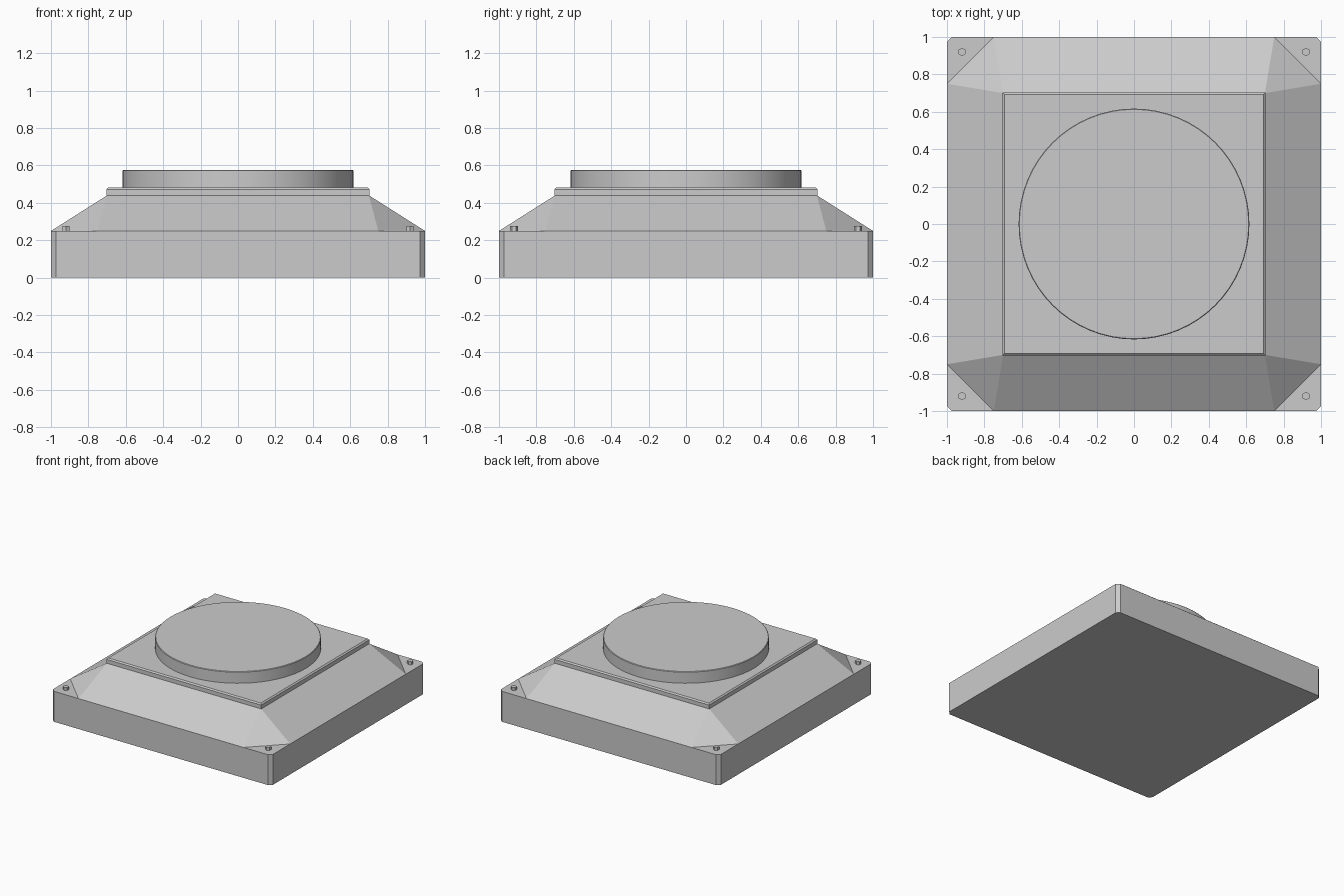
import bpy, bmesh, math

if "Cube" in bpy.data.objects:
    bpy.data.objects.remove(bpy.data.objects["Cube"])


def add_object(name, bm):
    bmesh.ops.recalc_face_normals(bm, faces=bm.faces)
    mesh = bpy.data.meshes.new(name)
    bm.to_mesh(mesh)
    bm.free()
    obj = bpy.data.objects.new(name, mesh)
    bpy.context.scene.collection.objects.link(obj)
    return obj


def box(name, half, z0, z1):
    bm = bmesh.new()
    bmesh.ops.create_cube(bm, size=1)
    for v in bm.verts:
        v.co = (v.co.x * 2 * half, v.co.y * 2 * half, z1 if v.co.z > 0 else z0)
    return bm


def cylinder(name, x, y, radius, z0, z1, sides, bevel=0):
    bm = bmesh.new()
    bmesh.ops.create_cone(bm, cap_ends=True, segments=sides,
                          radius1=radius, radius2=radius, depth=z1 - z0)
    bmesh.ops.translate(bm, verts=bm.verts, vec=(x, y, (z0 + z1) / 2))
    if bevel:
        rim = [e for e in bm.edges if all(v.co.z > z1 - 1e-4 for v in e.verts)]
        bmesh.ops.bevel(bm, geom=rim, offset=bevel, segments=1, affect='EDGES')
    return add_object(name, bm)


# Square base with chamfered upright corners
bm = box("base", 1.0, 0, 0.25)
upright = [e for e in bm.edges if abs(e.verts[0].co.z - e.verts[1].co.z) > 0.1]
bmesh.ops.bevel(bm, geom=upright, offset=0.026, segments=1, affect='EDGES')
add_object("base", bm)

# Sloped body: clipped square below, plain square above
bm = bmesh.new()
low, top = [], []
for sx, sy in ((1, 1), (-1, 1), (-1, -1), (1, -1)):
    a = bm.verts.new((sx, sy * 0.75, 0.25))
    b = bm.verts.new((sx * 0.75, sy, 0.25))
    low += [a, b] if sx * sy > 0 else [b, a]
    top.append(bm.verts.new((sx * 0.7, sy * 0.7, 0.44)))
bm.faces.new(low)
bm.faces.new(top)
for i in range(4):
    j = (i + 1) % 4
    bm.faces.new((low[2 * i], low[2 * i + 1], top[i]))
    bm.faces.new((low[2 * i + 1], low[2 * j], top[j], top[i]))
add_object("sloped_body", bm)

# Thin plate with a chamfered top rim
bm = box("top_plate", 0.703, 0.44, 0.482)
rim = [e for e in bm.edges if all(v.co.z > 0.48 for v in e.verts)]
bmesh.ops.bevel(bm, geom=rim, offset=0.01, segments=1, affect='EDGES')
add_object("top_plate", bm)

# Round disc
disc = cylinder("disc", 0, 0, 0.617, 0.47, 0.577, 64, 0.004)
bpy.context.view_layer.objects.active = disc
disc.select_set(True)
bpy.ops.object.shade_smooth_by_angle(angle=math.radians(30))

# Hexagonal corner bolts
for sx in (-1, 1):
    for sy in (-1, 1):
        cylinder("corner_bolt", sx * 0.92, sy * 0.92, 0.022, 0.24, 0.275, 6)
